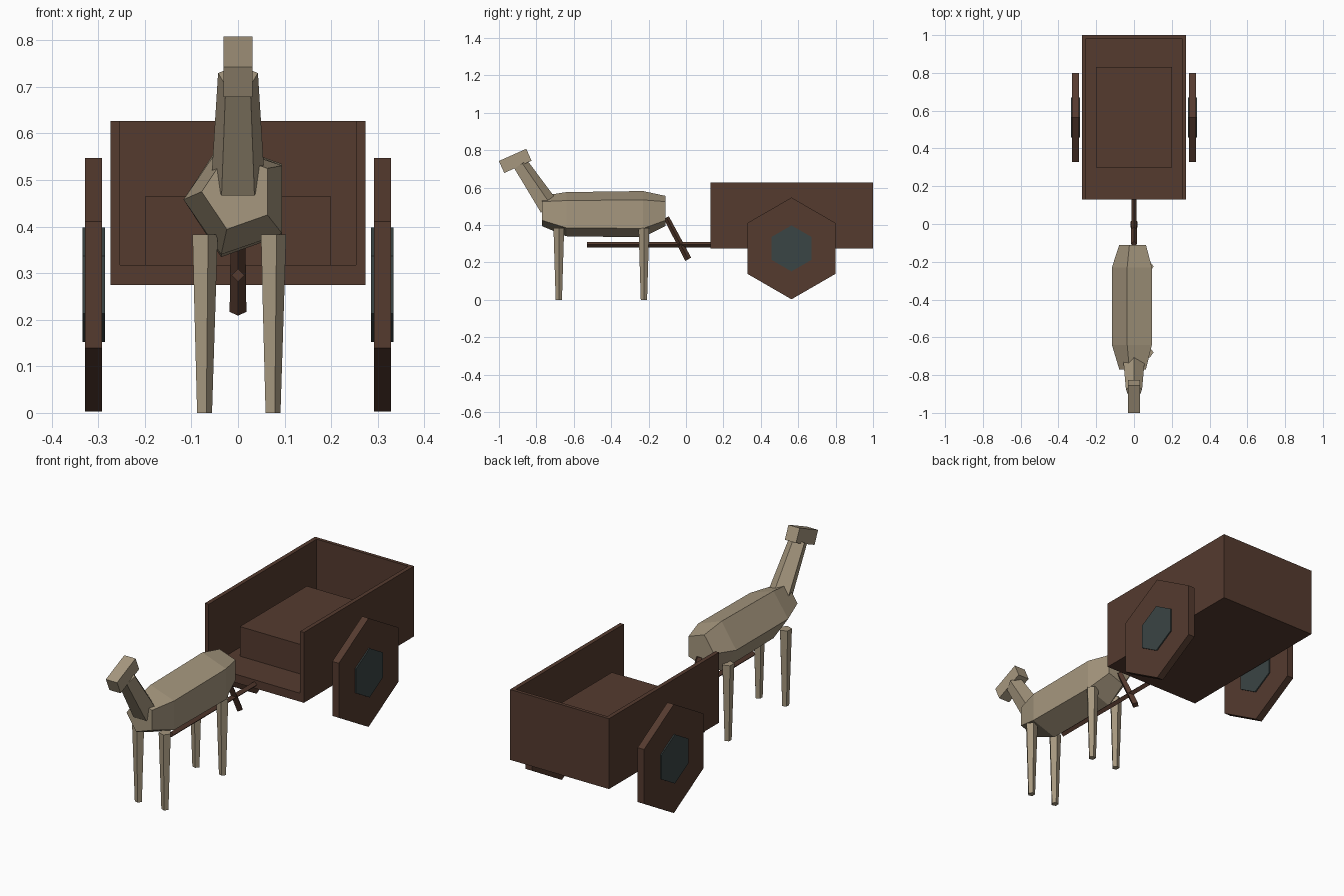
import bpy
import bmesh
import math
from mathutils import Vector

cube = bpy.data.objects.get("Cube")
if cube:
    bpy.data.objects.remove(cube, do_unlink=True)


def material(name, color):
    mat = bpy.data.materials.new(name)
    mat.use_nodes = True
    mat.diffuse_color = (*color, 1)
    bsdf = mat.node_tree.nodes["Principled BSDF"]
    bsdf.inputs["Base Color"].default_value = (*color, 1)
    bsdf.inputs["Roughness"].default_value = 0.9
    return mat


TAN = material("tan hide", (0.38, 0.31, 0.21))
BROWN = material("brown wood", (0.09, 0.043, 0.028))
SLATE = material("dark slate hub", (0.042, 0.058, 0.058))


def finish(name, bm, mat):
    bmesh.ops.recalc_face_normals(bm, faces=bm.faces)
    mesh = bpy.data.meshes.new(name)
    bm.to_mesh(mesh)
    bm.free()
    mesh.materials.append(mat)
    obj = bpy.data.objects.new(name, mesh)
    bpy.context.collection.objects.link(obj)
    return obj


def box(name, center, size, mat, tilt=0):
    bm = bmesh.new()
    bmesh.ops.create_cube(bm, size=1)
    bmesh.ops.scale(bm, vec=size, verts=bm.verts)
    obj = finish(name, bm, mat)
    obj.location = center
    obj.rotation_euler.x = tilt
    return obj


def loft(name, rings, sides, side_axis, up_axis, mat, start=0):
    """Join polygon rings of (center, radius along side axis, radius along up axis)."""
    bm = bmesh.new()
    u, v = Vector(side_axis).normalized(), Vector(up_axis).normalized()
    loops = []
    for center, ru, rv in rings:
        angles = [math.radians(start) + math.tau * i / sides for i in range(sides)]
        loops.append([bm.verts.new(Vector(center) + u * ru * math.cos(a) + v * rv * math.sin(a))
                      for a in angles])
    for a, b in zip(loops, loops[1:]):
        for i in range(sides):
            j = (i + 1) % sides
            bm.faces.new((a[i], a[j], b[j], b[i]))
    bm.faces.new(loops[0])
    bm.faces.new(loops[-1])
    return finish(name, bm, mat)


X, Y, Z = (1, 0, 0), (0, 1, 0), (0, 0, 1)

# Animal: five-sided barrel body with narrowed ends
loft("body", [((0, -0.77, 0.475), 0.078, 0.085),
              ((0, -0.64, 0.458), 0.117, 0.124),
              ((0, -0.23, 0.458), 0.117, 0.130),
              ((0, -0.11, 0.475), 0.078, 0.085)], 5, X, Z, TAN, start=180)

# Neck leaning forward, ridge at the back
loft("neck", [((0, -0.735, 0.493), 0.060, 0.060),
              ((0, -0.887, 0.722), 0.045, 0.045)], 5, X, (0, 0.837, 0.546), TAN, start=90)

box("head", (0, -0.913, 0.743), (0.062, 0.16, 0.07), TAN, tilt=math.radians(24))

# Legs, tapering to the ground
for end, y in (("front", -0.68), ("back", -0.225)):
    for side, x in (("left", 0.0735), ("right", -0.0735)):
        loft(f"{end}_{side}_leg", [((x, y, 0), 0.0177, 0.0177),
                                   ((x, y, 0.383), 0.03, 0.03)], 5, X, Y, TAN)

# Tail and draw pole, four-sided rods
loft("tail", [((0, -0.105, 0.44), 0.015, 0.015),
              ((0, 0.012, 0.217), 0.018, 0.018)], 4, X, (0, 0.886, 0.464), BROWN)
loft("draw_pole", [((0, -0.53, 0.295), 0.014, 0.014),
                   ((0, 0.14, 0.295), 0.014, 0.014)], 4, X, Z, BROWN)

# Cart tray: a block whose top is inset and sunk, leaving the front open
bm = bmesh.new()
HALF, INNER, FRONT, BACK, REAR_IN = 0.274, 0.253, 0.13, 1.0, 0.983
BASE, FLOOR, TOP = 0.275, 0.317, 0.627
outline = [(-HALF, BASE), (HALF, BASE), (HALF, TOP), (INNER, TOP),
           (INNER, FLOOR), (-INNER, FLOOR), (-INNER, TOP), (-HALF, TOP)]
front_face = bm.faces.new([bm.verts.new((x, FRONT, z)) for x, z in outline])
extruded = bmesh.ops.extrude_face_region(bm, geom=[front_face])
moved = [g for g in extruded["geom"] if isinstance(g, bmesh.types.BMVert)]
bmesh.ops.translate(bm, vec=(0, BACK - FRONT, 0), verts=moved)
if not front_face.is_valid or len(bm.faces) < 10:
    bm.faces.new([v for v in bm.verts if v not in moved])
finish("cart_tray", bm, BROWN)
box("cart_back_wall", (0, (REAR_IN + BACK) / 2, (FLOOR + TOP) / 2),
    (2 * INNER, BACK - REAR_IN, TOP - FLOOR), BROWN)
box("cargo_block", (0, 0.565, 0.391), (0.4, 0.53, 0.148), BROWN)

# Six-sided wheels with hubs showing on both faces
for side, s in (("left", 1), ("right", -1)):
    for part, radius, half, mat in (("wheel", 0.272, 0.018, BROWN), ("hub", 0.123, 0.024, SLATE)):
        loft(f"{side}_{part}", [((s * 0.31 + d, 0.564, 0.275), radius, radius)
                                for d in (-half, half)], 6, Y, Z, mat, start=90)
